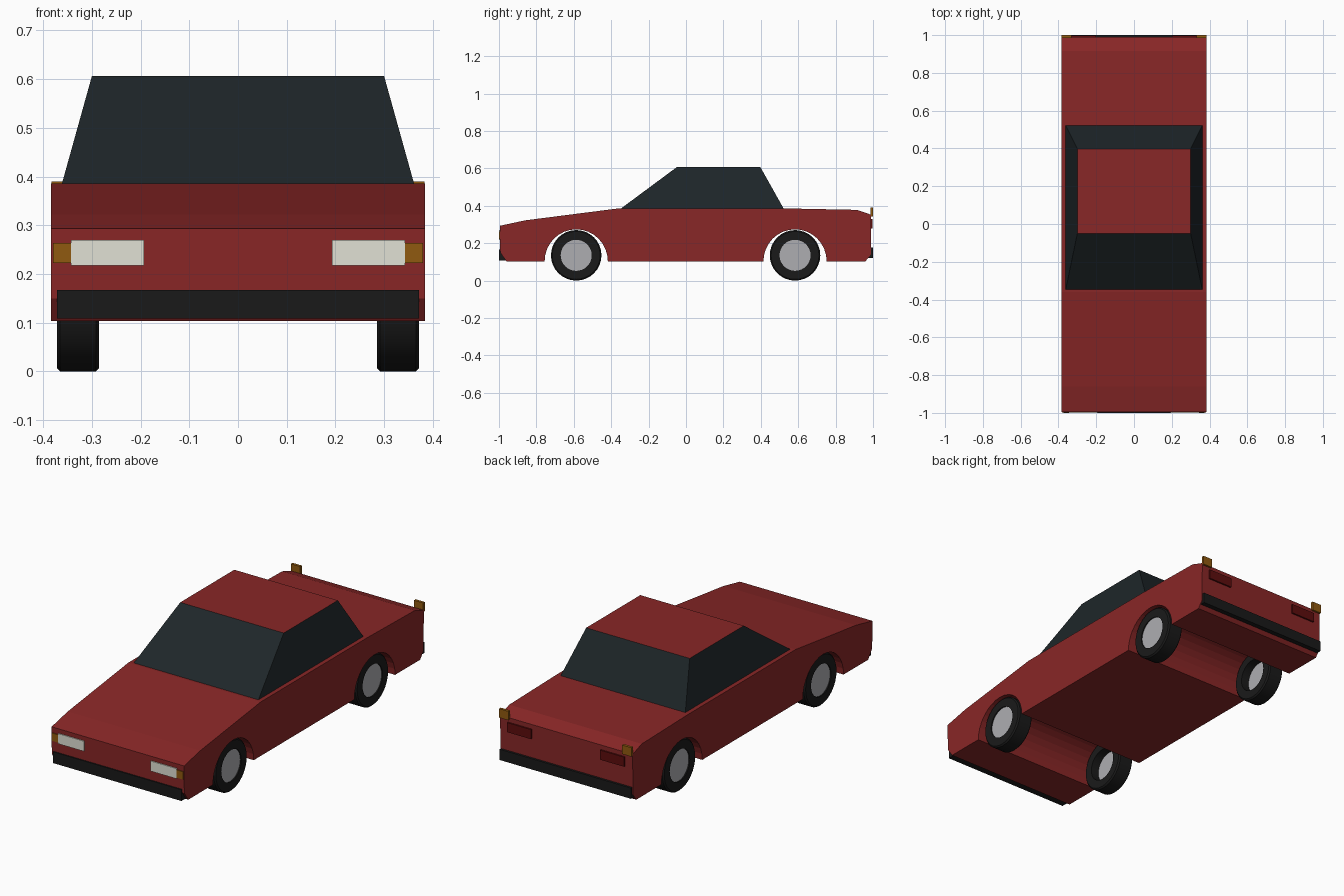
import bpy, bmesh, math

if "Cube" in bpy.data.objects:
    bpy.data.objects.remove(bpy.data.objects["Cube"])


def mat(name, r, g, b):
    m = bpy.data.materials.new(name)
    m.diffuse_color = (r, g, b, 1)
    m.use_nodes = True
    m.node_tree.nodes["Principled BSDF"].inputs["Base Color"].default_value = m.diffuse_color
    return m


RED = mat("red paint", 0.25, 0.02, 0.02)
GLASS = mat("dark glass", 0.013, 0.019, 0.022)
BLACK = mat("black rubber", 0.01, 0.01, 0.01)
SILVER = mat("silver", 0.42, 0.42, 0.44)
WHITE = mat("lamp white", 0.75, 0.75, 0.66)
AMBER = mat("amber", 0.28, 0.1, 0.005)
TAIL = mat("tail red", 0.11, 0.004, 0.004)


def finish(name, bm, *mats):
    bmesh.ops.recalc_face_normals(bm, faces=bm.faces)
    me = bpy.data.meshes.new(name)
    bm.to_mesh(me)
    bm.free()
    for m in mats:
        me.materials.append(m)
    ob = bpy.data.objects.new(name, me)
    bpy.context.collection.objects.link(ob)
    return ob


def box(name, x0, x1, y0, y1, z0, z1, m):
    bm = bmesh.new()
    bmesh.ops.create_cube(bm, size=1)
    for v in bm.verts:
        v.co = (x1 if v.co.x > 0 else x0, y1 if v.co.y > 0 else y0, z1 if v.co.z > 0 else z0)
    return finish(name, bm, m)


def lathe(name, profile, y, z, m, steps=32):
    # spin a closed (x, radius) outline around the axle
    bm = bmesh.new()
    rings = []
    for i in range(steps):
        a = 2 * math.pi * i / steps
        rings.append([bm.verts.new((x, y + r * math.cos(a), z + r * math.sin(a))) for x, r in profile])
    n = len(profile)
    for i in range(steps):
        a, b = rings[i], rings[(i + 1) % steps]
        for j in range(n):
            k = (j + 1) % n
            bm.faces.new((a[j], a[k], b[k], b[j]))
    bmesh.ops.remove_doubles(bm, verts=bm.verts, dist=1e-5)
    ob = finish(name, bm, m)
    bpy.ops.object.select_all(action='DESELECT')
    ob.select_set(True)
    bpy.context.view_layer.objects.active = ob
    bpy.ops.object.shade_smooth_by_angle(angle=math.radians(30))
    return ob


# body: side profile with wheel arches, extruded across the car
AXLES = (-0.587, 0.583)


def arch(y):
    return [(y + 0.169 * math.cos(math.pi * i / 16), 0.103 + 0.171 * math.sin(math.pi * i / 16))
            for i in range(17)]


outline = [(-0.96, 0.103), (-0.993, 0.15), (-0.995, 0.293), (-0.86, 0.322), (-0.36, 0.386),
           (0.52, 0.386), (0.915, 0.378), (0.99, 0.352), (0.988, 0.14), (0.96, 0.103)]
outline += arch(AXLES[1]) + arch(AXLES[0])
bm = bmesh.new()
face = bm.faces.new([bm.verts.new((-0.384, y, z)) for y, z in outline])
ext = bmesh.ops.extrude_face_region(bm, geom=[face])
bmesh.ops.translate(bm, vec=(0.768, 0, 0), verts=[g for g in ext["geom"] if isinstance(g, bmesh.types.BMVert)])
finish("body", bm, RED)

# cabin: tapered glass block with a red roof
bm = bmesh.new()
bmesh.ops.create_cube(bm, size=2)
for v in bm.verts:
    top = v.co.z > 0
    ys = (-0.05, 0.398) if top else (-0.355, 0.525)
    v.co = (v.co.x * (0.3 if top else 0.363), ys[v.co.y > 0], 0.606 if top else 0.38)
for f in bm.faces:
    f.material_index = int(f.calc_center_median().z > 0.6)
finish("cabin", bm, GLASS, RED)

# bumpers
box("front_bumper", -0.372, 0.372, -1.0, -0.965, 0.108, 0.167, BLACK)
box("rear_bumper", -0.38, 0.38, 0.965, 1.0, 0.122, 0.178, BLACK)

# wheels and lamps on both sides
for side, s in (("right", 1), ("left", -1)):
    for end, y in zip(("front", "rear"), AXLES):
        tyre = [(0.285, 0.085), (0.285, 0.128), (0.292, 0.135), (0.365, 0.135), (0.372, 0.128), (0.372, 0.083)]
        lathe(f"{end}_{side}_tyre", [(s * x, r) for x, r in tyre], y, 0.135, BLACK)
        hub = [(0.33, 0), (0.33, 0.086), (0.366, 0.086), (0.366, 0)]
        lathe(f"{end}_{side}_hub", [(s * x, r) for x, r in hub], y, 0.135, SILVER)

    def lamp(name, a, b, *rest):
        box(f"{side}_{name}", min(s * a, s * b), max(s * a, s * b), *rest)

    lamp("headlight", 0.193, 0.343, -1.0, -0.98, 0.217, 0.27, WHITE)
    lamp("front_indicator", 0.343, 0.38, -0.999, -0.98, 0.222, 0.263, AMBER)
    lamp("tail_light", 0.2, 0.34, 0.98, 0.998, 0.278, 0.328, TAIL)
    lamp("rear_indicator", 0.33, 0.383, 0.986, 1.0, 0.343, 0.39, AMBER)
